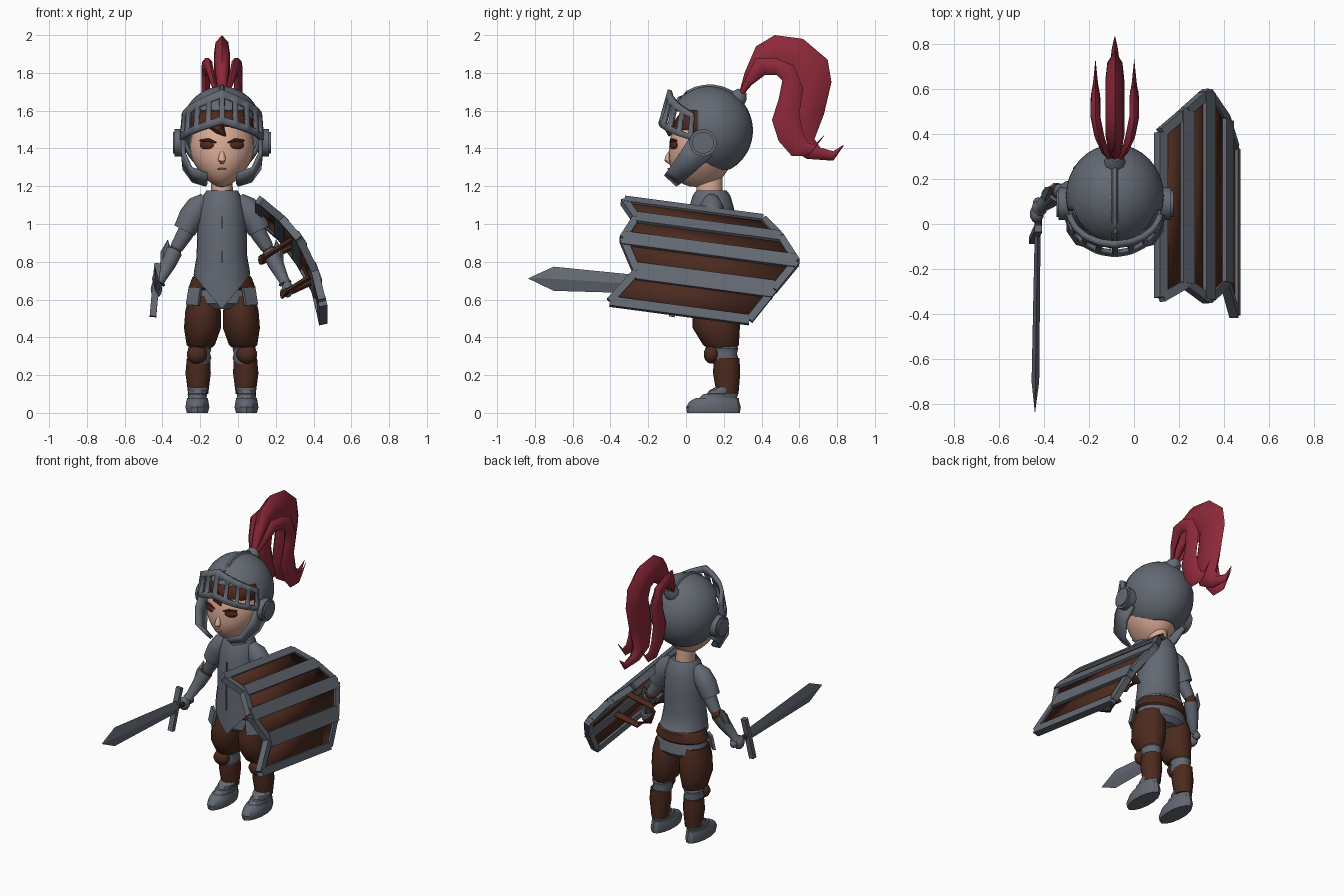
import bpy, bmesh, math
from mathutils import Vector, Matrix

if "Cube" in bpy.data.objects:
    bpy.data.objects.remove(bpy.data.objects["Cube"])

CX = -0.085          # body mirror plane
V = Vector


def material(name, r, g, b):
    m = bpy.data.materials.new(name)
    m.diffuse_color = (r, g, b, 1)
    m.use_nodes = True
    m.node_tree.nodes["Principled BSDF"].inputs["Base Color"].default_value = m.diffuse_color
    return m


STEEL = material("steel grey", .125, .14, .17)
LEATHER = material("leather brown", .072, .023, .013)
HAIR = material("hair brown", .085, .022, .012)
SKIN = material("skin", .70, .40, .30)
LIP = material("lip", .5, .25, .19)
RED = material("plume red", .27, .022, .042)


def finish(name, bm, mat, angle=40, solid=0):
    bmesh.ops.recalc_face_normals(bm, faces=bm.faces[:])
    me = bpy.data.meshes.new(name)
    bm.to_mesh(me)
    bm.free()
    me.materials.append(mat)
    me.shade_smooth()
    me.set_sharp_from_angle(angle=math.radians(angle))
    ob = bpy.data.objects.new(name, me)
    bpy.context.collection.objects.link(ob)
    if solid:
        mod = ob.modifiers.new("thickness", 'SOLIDIFY')
        mod.thickness, mod.offset = solid, 0
    return ob


def skin_rings(name, rings, mat, angle=40, caps=True):
    """Join closed rings of points into a skin."""
    bm = bmesh.new()
    vs = [[bm.verts.new(p) for p in r] for r in rings]
    n = len(rings[0])
    for a, b in zip(vs, vs[1:]):
        for i in range(n):
            bm.faces.new((a[i], a[(i + 1) % n], b[(i + 1) % n], b[i]))
    if caps:
        bm.faces.new(vs[0])
        bm.faces.new(vs[-1])
    bmesh.ops.remove_doubles(bm, verts=bm.verts[:], dist=1e-5)
    return finish(name, bm, mat, angle)


def ring(x, y, z, rx, ry, n=16):
    return [V((x + rx * math.sin(i * math.tau / n), y - ry * math.cos(i * math.tau / n), z)) for i in range(n)]


def loft(name, sections, mat, n=16, angle=40):
    """Sections are (x, y, z, rx, ry)."""
    return skin_rings(name, [ring(*s, n=n) for s in sections], mat, angle)


def tube(name, pts, mat, n=10, flat=1.0):
    """Points are (x, y, z, radius)."""
    ps = [V(p[:3]) for p in pts]
    rings = []
    for i, p in enumerate(ps):
        d = (ps[min(i + 1, len(ps) - 1)] - ps[max(i - 1, 0)]).normalized()
        a = d.cross(V((0, 1, 0)) if abs(d.y) < .8 else V((0, 0, 1))).normalized()
        b = d.cross(a)
        r = pts[i][3]
        rings.append([p + a * r * flat * math.cos(k * math.tau / n) + b * r * math.sin(k * math.tau / n) for k in range(n)])
    return skin_rings(name, rings, mat)


def beam(name, p, q, w, t, nrm, mat):
    p, q = V(p), V(q)
    nrm = V(nrm).normalized()
    s = (q - p).cross(nrm).normalized()
    return skin_rings(name, [[c + s * w * i / 2 + nrm * t * j / 2 for i, j in ((-1, -1), (1, -1), (1, 1), (-1, 1))] for c in (p, q)], mat, 20)


def ball(name, c, r, mat, rot=0, seg=16):
    bm = bmesh.new()
    bmesh.ops.create_uvsphere(bm, u_segments=seg, v_segments=seg * 5 // 8, radius=1,
                              matrix=Matrix.Translation(c) @ Matrix.Rotation(rot, 4, 'Z') @ Matrix.Diagonal((*r, 1)))
    return finish(name, bm, mat)


# Head with narrowed chin, nose, mouth
bm = bmesh.new()
bmesh.ops.create_uvsphere(bm, u_segments=24, v_segments=16, radius=1)
for v in bm.verts:
    k = 1 - .30 * max(0, -v.co.z) ** 1.5
    v.co = (CX + v.co.x * .172 * k, .08 + v.co.y * .17 - .03 * max(0, -v.co.z) * (v.co.y < 0), 1.40 + v.co.z * .205)
finish("head", bm, SKIN)
tube("nose", [(CX, -.075, 1.40, .006), (CX, -.092, 1.355, .018), (CX, -.097, 1.34, .02), (CX, -.082, 1.325, .012)], SKIN, 10)
ball("mouth", (CX, -.09, 1.292), (.024, .01, .004), LIP)
loft("neck", [(CX, .125, 1.10, .06, .07), (CX, .125, 1.27, .055, .068)], SKIN)
ball("hair_cap", (CX, .1, 1.52), (.17, .165, .11), HAIR)
tube("hair_fringe", [(CX - .05, -.06, 1.53, .03), (CX - .01, -.085, 1.50, .028), (CX + .02, -.09, 1.465, .003)], HAIR, 6)

# Helmet dome, open at the face and cut at the nape
bm = bmesh.new()
bmesh.ops.create_uvsphere(bm, u_segments=32, v_segments=24, radius=1,
                          matrix=Matrix.Translation((CX, .125, 1.495)) @ Matrix.Diagonal((.21, .222, .226, 1)))
bmesh.ops.bisect_plane(bm, geom=bm.verts[:] + bm.edges[:] + bm.faces[:], plane_co=(0, 0, 1.295), plane_no=(0, 0, -1), clear_outer=True)
for co, no in (((0, .06, 0), (0, 1, 0)), ((0, 0, 1.60), (0, 0, 1))):
    bmesh.ops.bisect_plane(bm, geom=bm.verts[:] + bm.edges[:] + bm.faces[:], plane_co=co, plane_no=no)
bad = [f for f in bm.faces if f.calc_center_median().y < .06 and f.calc_center_median().z < 1.60]
bmesh.ops.delete(bm, geom=bad, context='FACES')
finish("helmet_dome", bm, STEEL, solid=.015)
arc = [math.radians(a) for a in range(35, 150, 12)]
tube("helmet_ridge", [(CX, .125 - .228 * math.cos(a), 1.495 + .23 * math.sin(a), .016) for a in arc], STEEL, 6)
tube("plume_holder", [(CX, .235, 1.61, .04), (CX, .255, 1.64, .052), (CX, .285, 1.68, .045), (CX, .30, 1.705, .025)], STEEL)

# Visor band with slots
bm = bmesh.new()
cuts = [-82]
for k in range(8):
    c = -68 + k * 136 / 7
    cuts += [c - 6.5, c + 6.5]
cuts.append(82)
cuts.insert(9, 0)
grid = []
for deg in cuts:
    a, t = math.radians(deg), abs(deg) / 82
    col = []
    for h in (0, .2, .78, 1):
        z = (1.53 - .09 * t) * (1 - h) + (1.71 - .125 * t) * h
        rx, ry = .215 - .012 * h, .20 - .05 * h
        col.append(bm.verts.new((CX + rx * math.sin(a), .065 - ry * math.cos(a), z)))
    grid.append(col)
for i in range(len(grid) - 1):
    slot = cuts[i + 1] - cuts[i] > 12.5 and 0 < i < len(grid) - 2
    for j in range(3):
        if not (slot and j == 1):
            bm.faces.new((grid[i][j], grid[i + 1][j], grid[i + 1][j + 1], grid[i][j + 1]))
finish("visor", bm, STEEL, solid=.024)

# Mirrored head parts: hinge discs, cheek guards, eyes
for s, side in ((-1, "right"), (1, "left")):
    X = lambda d: CX + s * d
    bm = bmesh.new()
    for r, x, d in ((.072, .225, .05), (.058, .245, .03)):
        bmesh.ops.create_cone(bm, cap_ends=True, segments=20, radius1=r, radius2=r, depth=d,
                              matrix=Matrix.Translation((X(x), .09, 1.43)) @ Matrix.Rotation(math.pi / 2, 4, 'Y'))
    finish("visor_hinge_" + side, bm, STEEL)
    bm = bmesh.new()
    up = ((.205, .02, 1.46), (.205, -.03, 1.38), (.165, -.088, 1.295), (.08, -.11, 1.265))
    lo = ((.205, .14, 1.36), (.198, .06, 1.29), (.15, -.015, 1.225), (.08, -.045, 1.205))
    a, b = [[bm.verts.new((X(p[0]), p[1], p[2])) for p in e] for e in (up, lo)]
    for i in range(3):
        bm.faces.new((a[i], a[i + 1], b[i + 1], b[i]))
    finish("cheek_guard_" + side, bm, STEEL, 60, solid=.022)
    ball("eye_" + side, (X(.078), -.064, 1.418), (.042, .014, .024), HAIR, s * .4)
    tube("eyelash_" + side, [(X(.03), -.083, 1.43, .004), (X(.07), -.078, 1.445, .009), (X(.115), -.052, 1.44, .007)], HAIR, 6)

# Plume feathers: outer y, outer z, inner y, inner z
MID = [(.28, 1.69, .30, 1.68), (.31, 1.80, .36, 1.75), (.37, 1.94, .42, 1.80), (.47, 2.0, .49, 1.81), (.62, 1.98, .53, 1.78),
       (.75, 1.87, .53, 1.73), (.77, 1.75, .51, 1.66), (.73, 1.58, .49, 1.54), (.68, 1.45, .53, 1.41), (.71, 1.405, .64, 1.345),
       (.78, 1.385, .78, 1.335), (.835, 1.42, .835, 1.415)]
SIDE = [(.28, 1.69, .30, 1.68), (.31, 1.76, .34, 1.73), (.37, 1.88, .42, 1.79), (.47, 1.88, .48, 1.79), (.57, 1.84, .51, 1.76),
        (.62, 1.72, .49, 1.66), (.60, 1.58, .455, 1.55), (.62, 1.48, .49, 1.44), (.645, 1.43, .56, 1.36), (.68, 1.42, .65, 1.36),
        (.73, 1.47, .73, 1.465)]
for name, prof, s, w in (("plume_middle", MID, 0, .042), ("plume_right", SIDE, -1, .022), ("plume_left", SIDE, 1, .022)):
    rings = []
    for i, (oy, oz, iy, iz) in enumerate(prof):
        x = CX + s * min(.086, .02 + .025 * i)
        k = w * min(1, .45 + .3 * i, (len(prof) - 1 - i) * .3 + .02)
        P = lambda side, f: (x + side * k, oy + (iy - oy) * f, oz + (iz - oz) * f)
        rings.append([P(0, 0), P(.8, .2), P(1, .5), P(.8, .8), P(0, 1), P(-.8, .8), P(-1, .5), P(-.8, .2)])
    skin_rings(name, rings, RED, 50)

# Breastplate with a straight-sided point at the front bottom
torso = [ring(CX, y, z, rx, ry, 24) for y, z, rx, ry in
         ((.135, 1.178, .082, .08), (.135, 1.15, .1, .1), (.135, 1.08, .122, .12), (.13, .95, .132, .132), (.13, .83, .134, .13),
          (.135, .755, .147, .138), (.14, .73, .15, .15))]
for p in torso[-1]:
    if p.y < .13:
        f = 1 - abs(p.x - CX) / .15
        p.z -= .18 * f
        p.y += .01 * f ** 2
skin_rings("breastplate", torso, STEEL, caps=False)
beam("breastplate_seam", (CX, .001, 1.04), (CX, -.004, .72), .006, .012, (0, -1, 0), STEEL)
loft("hip_plate", [(CX, .155, .74, .135, .11), (CX, .16, .65, .165, .12), (CX, .165, .58, .178, .127), (CX, .165, .55, .13, .1)], STEEL)
loft("belt", [(CX, .155, .725, .15, .118), (CX, .16, .715, .158, .125), (CX, .16, .66, .178, .128), (CX, .16, .65, .165, .12)], LEATHER)

# Mirrored limbs
for s, side in ((-1, "right"), (1, "left")):
    X = lambda d: CX + s * d
    beam("hip_guard_" + side, (X(.14), .065, .665), (X(.155), .055, .57), .08, .018, (s * .8, -1, .1), STEEL)
    loft("thigh_" + side, [(X(.10), .16, .62, .075, .1), (X(.10), .16, .54, .094, .125), (X(.103), .16, .45, .098, .125),
                           (X(.112), .185, .36, .075, .095), (X(.113), .19, .345, .06, .08)], LEATHER, 12)
    loft("knee_band_" + side, [(X(.118), .205, z, r, r + .01) for z, r in ((.36, .05), (.34, .062), (.315, .055), (.29, .062), (.26, .05))], STEEL, 12)
    ball("knee_pad_" + side, (X(.132), .135, .31), (.055, .042, .05), LEATHER, 0, 12)
    loft("shin_" + side, [(X(.124), .215, .29, .062, .068), (X(.126), .215, .21, .067, .072), (X(.126), .22, .1, .053, .058)], LEATHER, 12)
    loft("boot_" + side, [(X(.13), .145, 0, .057, .14), (X(.13), .145, .03, .065, .145), (X(.13), .15, .06, .06, .132), (X(.13), .165, .078, .056, .115),
                          (X(.13), .17, .08, .05, .1), (X(.13), .185, .1, .053, .092), (X(.13), .19, .102, .047, .078),
                          (X(.128), .2, .12, .054, .076), (X(.127), .215, .135, .055, .062)], STEEL, 14, 30)
    tube("pauldron_" + side, [(X(.085), .135, 1.135, .035), (X(.125), .135, 1.095, .062), (X(.16), .135, 1.04, .068), (X(.198), .135, .965, .06)], STEEL, 12)
    tube("upper_arm_" + side, [(X(.15), .135, 1.03, .05), (X(.2), .14, .94, .043), (X(.24), .145, .875, .035)], STEEL)
    ball("elbow_" + side, (X(.248), .145, .86), (.036, .036, .036), LEATHER, 0, 10)
    tube("gauntlet_" + side, [(X(.255), .14, .855, .046), (X(.285), .115, .79, .042), (X(.33), .075, .7, .027), (X(.335), .07, .685, .036)], STEEL)
    tube("gauntlet_spike_" + side, [(X(.30), .11, .79, .026), (X(.295), .14, .85, .03), (X(.287), .165, .915, .002)], STEEL, 6)
    ball("hand_" + side, (X(.347), .045, .655), (.032, .042, .045), STEEL, 0, 10)

# Sword
tube("sword_grip", [(-.425, .085, .66, .016), (-.425, -.04, .667, .016)], LEATHER, 8)
ball("sword_pommel", (-.425, .095, .66), (.024, .024, .024), STEEL, 0, 10)
beam("sword_guard", (-.45, -.075, .51), (-.437, -.045, .665), .035, .03, (0, -1, .2), STEEL)
beam("sword_guard_upper", (-.437, -.045, .665), (-.425, -.02, .79), .035, .03, (0, -1, .2), STEEL)
blade = [(-.428, -.03, .667, .04, .013), (-.438, -.70, .71, .064, .017), (-.44, -.835, .712, .001, .001)]
skin_rings("sword_blade", [[(x, y, z + h), (x + t, y, z), (x, y, z - h), (x - t, y, z)] for x, y, z, h, t in blade], STEEL, 10)

# Curved shield of four planks: per row (height v, outward x, front u, rear u, bar width)
ROWS = [(.26, .14, -.395, .345, .045), (.177, .25, -.32, .45, .07), (.06, .345, -.375, .55, .08),
        (-.10, .427, -.28, .45, .095), (-.275, .466, -.40, .345, .05)]


def on_shield(u, v, x, inset=.02):
    return V((x - inset, .03 + .991 * u + .132 * v, .81 - .132 * u + .991 * v))


fronts = [on_shield(f, v, x) for v, x, f, r, w in ROWS]
rears = [on_shield(r, v, x) for v, x, f, r, w in ROWS]
norms = [(rears[i] - fronts[i]).cross(fronts[i + 1] - fronts[i]).normalized() for i in range(4)]
norms = [n if n.x > 0 else -n for n in norms]
for i in range(5):
    n = norms[max(i - 1, 0)] + norms[min(i, 3)]
    beam("shield_bar_%d" % i, fronts[i], rears[i], ROWS[i][4], .044, n, STEEL)
for i in range(4):
    bm = bmesh.new()
    bm.faces.new([bm.verts.new(p) for p in (fronts[i], rears[i], rears[i + 1], fronts[i + 1])])
    finish("shield_board_%d" % i, bm, LEATHER, 20, solid=.016)
    for end, name in ((fronts, "front"), (rears, "rear")):
        beam("shield_%s_rim_%d" % (name, i), end[i], end[i + 1], .04, .04, norms[i], STEEL)

# Shield straps around the forearm
tube("upper_strap", [(.29, -.03, .92, .028), (.15, -.01, .83, .028), (.12, .07, .81, .028), (.13, .18, .80, .028), (.29, .24, .88, .028)], LEATHER, 8, .5)
tube("lower_strap", [(.38, -.04, .72, .028), (.27, -.02, .65, .028), (.235, .05, .63, .028), (.26, .15, .63, .028), (.39, .2, .69, .028)], LEATHER, 8, .5)
